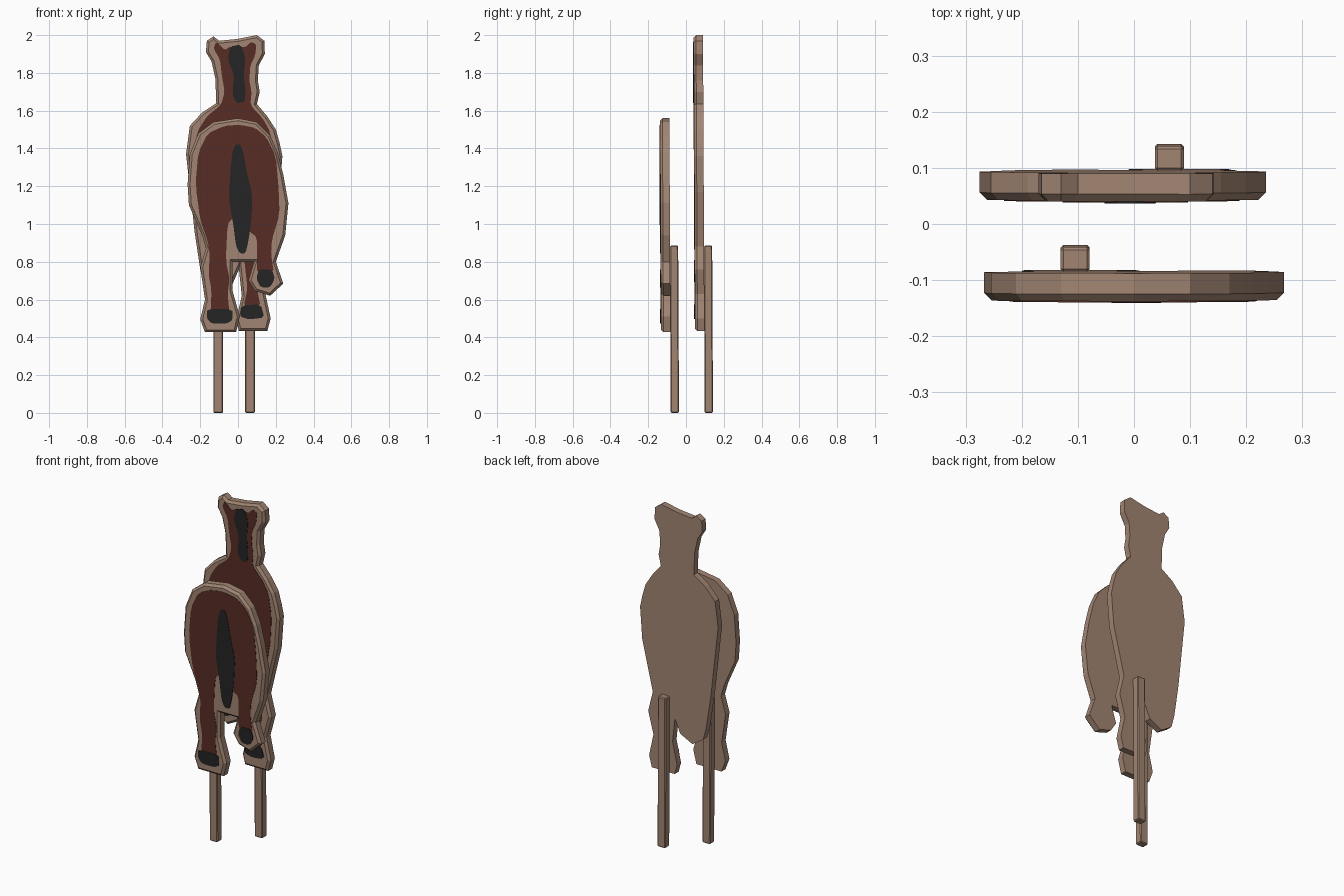
import bpy, bmesh

if "Cube" in bpy.data.objects:
    bpy.data.objects.remove(bpy.data.objects["Cube"])


def material(name, rgb):
    m = bpy.data.materials.new(name)
    m.diffuse_color = (*rgb, 1)
    m.use_nodes = True
    m.node_tree.nodes["Principled BSDF"].inputs["Base Color"].default_value = m.diffuse_color
    return m


WOOD = material("wood tan", (0.36, 0.235, 0.17))
BROWN = material("dark red brown", (0.095, 0.026, 0.018))
BLACK = material("soft black", (0.018, 0.018, 0.018))


def finish(name, bm, mat):
    # everything leans very slightly forward
    for v in bm.verts:
        v.co.y -= 0.005 * (v.co.z - 1)
    bmesh.ops.recalc_face_normals(bm, faces=bm.faces)
    me = bpy.data.meshes.new(name)
    bm.to_mesh(me)
    bm.free()
    me.materials.append(mat)
    ob = bpy.data.objects.new(name, me)
    bpy.context.collection.objects.link(ob)
    return ob


def plate(name, pts, y_front, depth, mat, chamfer=0.0):
    """Extruded outline, points in hundredths (x, z); optional chamfered front edge."""
    bm = bmesh.new()
    y0 = y_front + chamfer
    front = bm.faces.new([bm.verts.new((x / 100, y0, z / 100)) for x, z in pts])
    front.normal_update()
    if front.normal.y > 0:
        front.normal_flip()
    back = [bm.verts.new((x / 100, y_front + depth, z / 100)) for x, z in pts]
    fv = [v for v in bm.verts if v not in back]
    n = len(pts)
    for i in range(n):
        j = (i + 1) % n
        bm.faces.new((fv[i], fv[j], back[j], back[i]))
    bm.faces.new(back)
    if chamfer:
        bmesh.ops.inset_region(bm, faces=[front], thickness=0.013, use_boundary=True,
                               use_even_offset=True)
        for v in front.verts:
            v.co.y = y_front
    return finish(name, bm, mat)


def rounded(pts):
    """One pass of corner cutting for soft paint outlines."""
    out = []
    for i, (a, b) in enumerate(pts):
        c, d = pts[(i + 1) % len(pts)]
        out += [(a * .82 + c * .18, b * .82 + d * .18), (a * .18 + c * .82, b * .18 + d * .82)]
    return out


def paint(name, pts, y_front, mat, layer):
    plate(name, rounded(pts), y_front - 0.002 * layer, 0.002 * layer + 0.003, mat)


def stake(name, x, y):
    bm = bmesh.new()
    bmesh.ops.create_cube(bm, size=1)
    for v in bm.verts:
        v.co = (x + v.co.x * .052, y + v.co.y * .044, .4425 + v.co.z * .885)
    bmesh.ops.bevel(bm, geom=bm.edges[:], offset=0.005, segments=1, affect='EDGES')
    finish(name, bm, WOOD)


FRONT, REAR = -0.135, 0.045

# Front board: hindquarters
plate("hindquarters_board", [
    (0, 156), (10, 154), (17, 147), (21, 138), (24, 126), (26.7, 111), (25, 94), (20, 80),
    (24, 68.5), (17, 62), (9, 64.5), (5.5, 70), (8.5, 80), (-3, 80), (-3, 65), (1, 51),
    (-1, 42.7), (-17.5, 42.7), (-20, 49.5), (-17.5, 60), (-20, 77), (-17, 87), (-19, 94),
    (-26, 110), (-26.7, 121), (-25.5, 137), (-21, 148), (-13, 154)],
    FRONT, 0.05, WOOD, 0.013)
paint("hindquarters_coat", [
    (1, 152.5), (-7, 152), (-16, 148), (-21, 138), (-22.5, 121), (-20, 102), (-16, 91),
    (-15, 84), (-15.5, 73), (-14, 65), (-14.5, 53), (-4.5, 53), (-5.5, 63), (-4.5, 71),
    (-6.5, 81), (-5.5, 100), (-3, 103), (6, 96), (10, 93), (10, 82), (10, 74), (19, 74),
    (17.5, 84), (18, 92), (22, 105), (21.5, 119), (20, 136), (15, 146), (9, 151)],
    FRONT, BROWN, 1)
paint("tail", [
    (-1.5, 142), (1.5, 142), (3, 137), (4.5, 128), (7.7, 115), (7, 101), (5.5, 91),
    (4, 84.5), (1, 84.5), (-1, 88), (-2.5, 100), (-4.8, 113), (-4, 128), (-3, 138)],
    FRONT, BLACK, 2)
paint("hind_hoof", [(-16.5, 55), (-3, 55), (-3, 49), (-6, 47.3), (-14, 47.3), (-16.5, 50)],
      FRONT, BLACK, 2)
paint("raised_hind_hoof", [(11, 76), (18, 76), (19.5, 71), (17, 66.5), (12, 66.5), (9.7, 71)],
      FRONT, BLACK, 2)

# Rear board: head, chest and forelegs
plate("head_and_chest_board", [
    (-13, 199.3), (-10, 197), (0, 198), (5, 199), (10, 200), (14, 197), (14.2, 190),
    (11, 184), (10.5, 176), (11.5, 170), (10, 163.5), (15.5, 157), (20, 150), (22, 143),
    (23.5, 136), (22, 117), (15, 88), (18, 76), (14.5, 63), (17.3, 50), (15.5, 43.3),
    (0.5, 43.3), (-1, 49), (2, 62), (0.5, 76), (-3, 68), (-11, 64), (-18, 68.5), (-20, 76),
    (-23, 96), (-27.5, 137), (-25.5, 152), (-19, 159), (-11.5, 164), (-12, 177), (-14, 186),
    (-17, 191), (-16.5, 197)],
    REAR, 0.05, WOOD, 0.013)
paint("head_and_chest_coat", [
    (-11.5, 196.5), (-7, 192), (-4, 194), (4, 193.5), (7, 196.5), (9.8, 195), (9, 189),
    (6.5, 184), (6, 176), (7.2, 170), (6.5, 163), (13, 156), (17, 149), (19, 136),
    (18, 118), (11, 88), (13, 76), (10, 66), (12, 56), (3, 56), (5, 66), (3, 84),
    (-8, 82), (-16, 82), (-19, 98), (-23.5, 136), (-21.5, 149), (-16.5, 157), (-9, 163),
    (-7, 170), (-8.5, 178), (-9.5, 187), (-13, 193)],
    REAR, BROWN, 1)
paint("forelock", [
    (-4, 194), (1.5, 195), (4, 188), (3, 179), (4, 171), (3.5, 164.5), (-1, 164),
    (-3, 169), (-2, 179), (-5.5, 187)],
    REAR, BLACK, 2)
paint("front_hoof", [(2, 57), (12, 57.5), (14, 50.5), (6, 49.5), (1, 51)], REAR, BLACK, 2)
paint("raised_front_hoof", [(-16, 81), (-9, 81), (-6, 74), (-10, 69), (-15, 71), (-17, 75)],
      REAR, BLACK, 2)

# Ground stakes fixed behind each board
stake("front_stake", -0.105, FRONT + 0.05 + 0.021)
stake("rear_stake", 0.063, REAR + 0.05 + 0.021)
